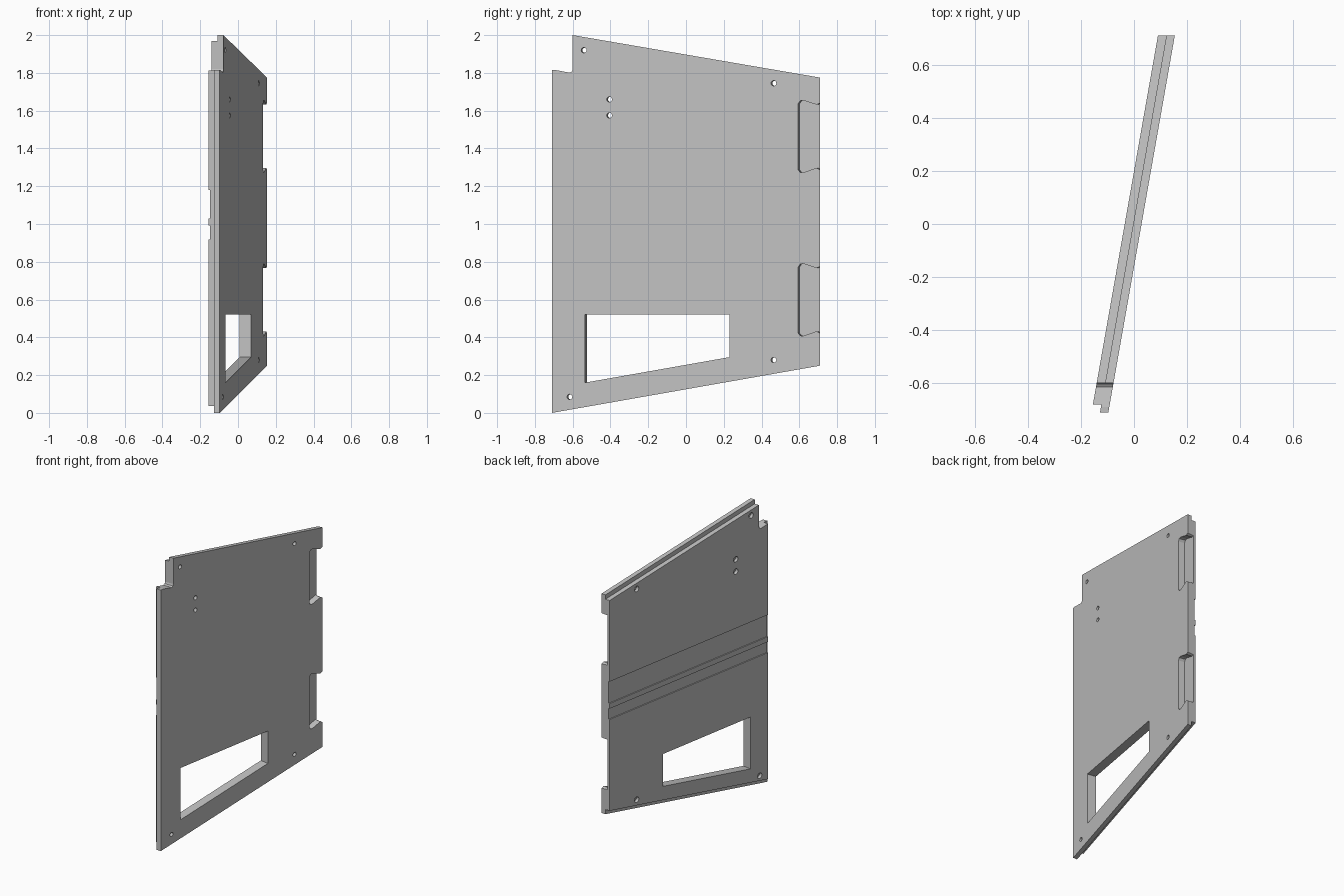
import bpy, bmesh, math
from mathutils import Vector

cube = bpy.data.objects.get("Cube")
if cube:
    bpy.data.objects.remove(cube, do_unlink=True)

TILT = math.tan(math.radians(10))
NORMAL = Vector((math.cos(math.radians(10)), -math.sin(math.radians(10)), 0))
OUTER, STEP, INNER = 0.0285, -0.003, -0.035   # x offsets of the panel layers

grey = bpy.data.materials.new("panel grey")
grey.use_nodes = True
grey.diffuse_color = (0.53, 0.53, 0.53, 1)
grey.node_tree.nodes["Principled BSDF"].inputs["Base Color"].default_value = (0.53, 0.53, 0.53, 1)


def prism(name, outline, start, sweep):
    """Extrude a y-z outline lying on the slanted plane at x offset start."""
    bm = bmesh.new()
    verts = [bm.verts.new((start + TILT * y, y, z)) for y, z in outline]
    face = bm.faces.new(verts)
    grown = bmesh.ops.extrude_face_region(bm, geom=[face])["geom"]
    bmesh.ops.translate(bm, vec=sweep, verts=[v for v in grown if isinstance(v, bmesh.types.BMVert)])
    bmesh.ops.recalc_face_normals(bm, faces=bm.faces)
    mesh = bpy.data.meshes.new(name)
    bm.to_mesh(mesh)
    bm.free()
    mesh.materials.append(grey)
    obj = bpy.data.objects.new(name, mesh)
    bpy.context.collection.objects.link(obj)
    return obj


def cut(outline, start, sweep):
    """Remove a prism from the panel."""
    cutter = prism("cutter", outline, start, sweep)
    cutter.hide_render = True
    mod = panel.modifiers.new("cut", "BOOLEAN")
    mod.operation, mod.solver, mod.object = "DIFFERENCE", "EXACT", cutter
    bpy.context.view_layer.objects.active = panel
    bpy.ops.object.modifier_apply(modifier=mod.name)
    bpy.data.objects.remove(cutter, do_unlink=True)


def circle(y, z, r, n=16):
    return [(y + r * math.cos(math.tau * i / n), z + r * math.sin(math.tau * i / n)) for i in range(n)]


# Slanted panel with a notched upper front corner
panel = prism("side_panel", [
    (-0.71, 0), (0.71, 0.25), (0.71, 1.775), (-0.6, 2), (-0.6, 1.82),
    (-0.604, 1.808), (-0.615, 1.801), (-0.69, 1.815), (-0.71, 1.815)],
    OUTER, Vector((INNER - OUTER, 0, 0)))

# Rebates along the bottom, top and front of the inner face
inward = Vector((STEP + 0.1, 0, 0))
cut([(-0.8, -0.2), (0.8, -0.2), (0.8, 0.298), (-0.8, 0.016)], -0.1, inward)
cut([(-0.66, 1.98), (0.8, 1.729), (0.8, 2.2), (-0.66, 2.2)], -0.1, inward)
cut([(-0.8, -0.2), (-0.68, -0.2), (-0.68, 2.2), (-0.8, 2.2)], -0.1, inward)

# Shallow horizontal grooves on the inner face
for low, high in ((0.917, 0.992), (1.028, 1.18)):
    cut([(-0.8, low), (0.8, low), (0.8, high), (-0.8, high)], -0.1, Vector((0.1 + INNER + 0.007, 0, 0)))

# Window
through = -0.3 * NORMAL
cut([(y - 0.018, z) for y, z in ((-0.535, 0.16), (0.23, 0.295), (0.23, 0.52), (-0.535, 0.52))],
    OUTER + 0.1, through)

# Hinge pockets on the outer face, open to the back edge
for mid in (1.462, 0.597):
    upper = [(0.8, 0.178), (0.71, 0.178), (0.692, 0.17), (0.62, 0.193), (0.605, 0.19), (0.595, 0.175)]
    lower = [(y, -h) for y, h in ((0.595, 0.175), (0.605, 0.188), (0.62, 0.19), (0.692, 0.165),
                                  (0.71, 0.175), (0.8, 0.175))]
    cut([(y - 0.018, mid + h) for y, h in upper + lower], OUTER + 0.1, -0.143 * NORMAL)

# Screw holes, wider on the inner face
for y, z in ((-0.54, 1.92), (0.465, 1.745), (-0.405, 1.66), (-0.405, 1.575), (-0.615, 0.085), (0.465, 0.28)):
    cut(circle(y - 0.018, z, 0.014), OUTER + 0.1, through)
    cut(circle(y + 0.025, z, 0.019), INNER - 0.1, 0.12 * NORMAL)

# Crisp flat faces
for poly in panel.data.polygons:
    poly.use_smooth = False
